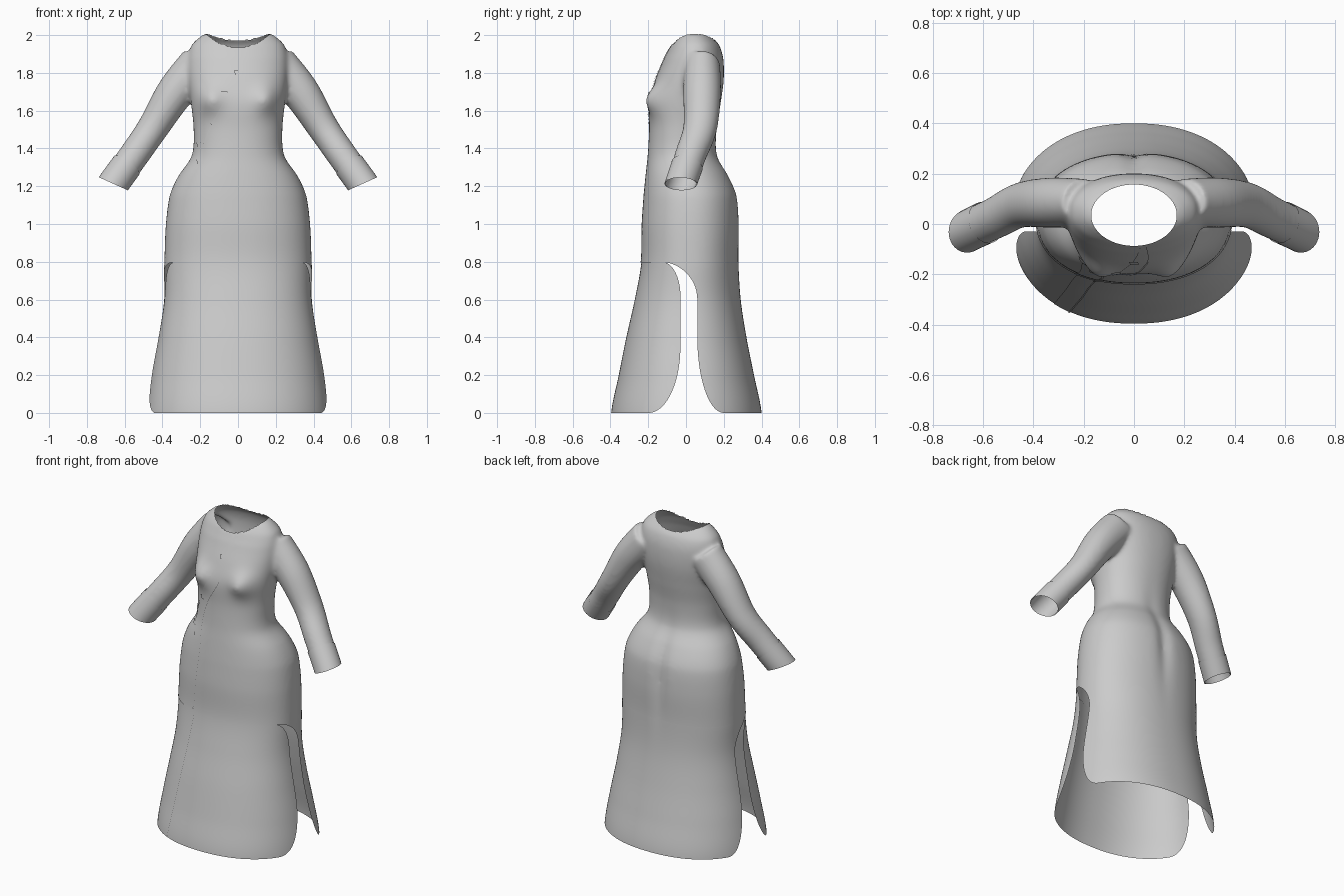
import bpy, bmesh, math
from mathutils import Vector
from mathutils.bvhtree import BVHTree

if "Cube" in bpy.data.objects:
    bpy.data.objects.remove(bpy.data.objects["Cube"])

cloth = bpy.data.materials.new("grey cloth")
cloth.use_nodes = True
GREY = (0.6, 0.6, 0.6, 1)
cloth.diffuse_color = GREY
cloth.node_tree.nodes["Principled BSDF"].inputs["Base Color"].default_value = GREY

# Garment profile: height, half width, front y, back y
BODY = [(0, .49, -.40, .40), (.2, .462, -.36, .36), (.4, .425, -.32, .32), (.6, .395, -.275, .29),
        (.8, .39, -.24, .28), (1, .382, -.235, .283), (1.15, .362, -.225, .272), (1.25, .318, -.215, .23),
        (1.36, .245, -.203, .168), (1.5, .235, -.195, .163), (1.65, .25, -.195, .185), (1.77, .265, -.16, .2),
        (1.88, .265, -.115, .197), (1.95, .245, -.08, .175), (2, .19, -.045, .13), (2.03, .12, -.02, .1)]
# Sleeve centre line: x, y, z, radius across, radius in depth
ARM = [(.2, .085, 1.85, .11, .095), (.33, .085, 1.70, .1, .1), (.45, .075, 1.51, .083, .09),
       (.55, .025, 1.365, .08, .083), (.655, -.025, 1.22, .08, .08), (.7, -.05, 1.15, .08, .08)]


def spline(rows, i, t):
    """Catmull-Rom between rows i and i + 1."""
    p = [Vector(rows[max(0, min(len(rows) - 1, i + k))]) for k in (-1, 0, 1, 2)]
    return (p[1] * 2 + (p[2] - p[0]) * t + (p[0] * 2 - p[1] * 5 + p[2] * 4 - p[3]) * t * t
            + (p[1] * 3 - p[0] - p[2] * 3 + p[3]) * t ** 3) / 2


def section(z):
    i = max(k for k in range(len(BODY) - 1) if BODY[k][0] <= z)
    return spline(BODY, i, (z - BODY[i][0]) / (BODY[i + 1][0] - BODY[i][0]))


def power(v, n):
    return math.copysign(abs(v) ** n, v)


def body_point(z, a, inset=0):
    """Point on the garment at height z and angle a (0 = +x, pi/2 = back)."""
    _, w, yf, yb = section(z)
    n = 2 / 2.2
    x = (w - inset) * power(math.cos(a), n)
    y = (yf + yb) / 2 + ((yb - yf) / 2 - inset) * power(math.sin(a), n)
    if math.sin(a) > 0:
        y -= .02 * math.exp(-(x / .04) ** 2 - ((z - 1.1) / .25) ** 2)
    else:
        y -= .045 * math.exp(-((abs(x) - .15) / .065) ** 2 - ((z - 1.66) / .07) ** 2)
    return Vector((x, y, z))


def make(name, rows, closed=False, caps=False):
    """Skin a list of point rows."""
    bm = bmesh.new()
    vs = [[bm.verts.new(p) for p in r] for r in rows]
    n = len(rows[0])
    for a, b in zip(vs, vs[1:]):
        for k in range(n if closed else n - 1):
            j = (k + 1) % n
            bm.faces.new((a[k], a[j], b[j], b[k]))
    if caps:
        bm.faces.new(vs[0][::-1])
        bm.faces.new(vs[-1])
    bmesh.ops.recalc_face_normals(bm, faces=bm.faces)
    me = bpy.data.meshes.new(name)
    bm.to_mesh(me)
    bm.free()
    ob = bpy.data.objects.new(name, me)
    bpy.context.collection.objects.link(ob)
    me.materials.append(cloth)
    me.shade_smooth()
    return ob


def sleeve_rings(side, steps, grow=0):
    rings = []
    for s in steps:
        i = min(int(s), len(ARM) - 2)
        x, y, z, r, d = spline(ARM, i, s - i)
        tan = (spline(ARM, i, s - i + .05) - spline(ARM, i, s - i - .05)).to_3d().normalized()
        across = tan.cross(Vector((0, 1, 0))).normalized()
        depth = across.cross(tan)
        ring = []
        for k in range(40):
            a = math.tau * k / 40
            p = Vector((x, y, z)) + across * math.cos(a) * (r + grow) + depth * math.sin(a) * (d + grow)
            ring.append((p.x * side, p.y, p.z))
        rings.append(ring)
    return rings


def cut_cuffs(bm):
    """Slice the sleeve ends open."""
    for side in (1, -1):
        fs = [f for f in bm.faces if f.calc_center_median().x * side > .45]
        geom = list({v for f in fs for v in f.verts}) + list({e for f in fs for e in f.edges}) + fs
        bmesh.ops.bisect_plane(bm, geom=geom, plane_co=(.66 * side, 0, 1.213),
                               plane_no=(.41 * side, 0, -.91), clear_outer=True)


# Bodice and sleeves, blended into one skin
angles = [math.tau * k / 96 for k in range(96)]
heights = [.7 + 1.33 * k / 80 for k in range(80)]
bodice = make("bodice", [[body_point(z, a) for a in angles] for z in heights], True, True)
arms = [make("sleeve", sleeve_rings(s, [k / 8 for k in range(41)]), True, True) for s in (1, -1)]
with bpy.context.temp_override(active_object=bodice, object=bodice, selected_editable_objects=[bodice] + arms):
    bpy.ops.object.join()
remesh = bodice.modifiers.new("blend", 'REMESH')
remesh.mode = 'VOXEL'
remesh.voxel_size = .011
smooth = bodice.modifiers.new("soften", 'SMOOTH')
smooth.factor = .5
smooth.iterations = 14
skin = bpy.data.meshes.new_from_object(bodice.evaluated_get(bpy.context.evaluated_depsgraph_get()))
bodice.modifiers.clear()
bodice.data = skin

# Open the hem, cuffs and neckline
bm = bmesh.new()
bm.from_mesh(skin)
bmesh.ops.bisect_plane(bm, geom=bm.verts[:] + bm.edges[:] + bm.faces[:], plane_co=(0, 0, .795),
                       plane_no=(0, 0, -1), clear_outer=True)
cut_cuffs(bm)


def neck(p):
    return math.hypot(p.x / .17, (p.y - .035) / .122)


bmesh.ops.delete(bm, geom=[f for f in bm.faces if f.calc_center_median().z > 1.8
                           and neck(f.calc_center_median()) < 1], context='FACES')
for v in bm.verts:
    if v.is_boundary and v.co.z > 1.8:
        k = 1 / neck(v.co)
        v.co.x *= k
        v.co.y = .035 + (v.co.y - .035) * k
bm.to_mesh(skin)
bm.free()
skin.materials.clear()
skin.materials.append(cloth)
skin.shade_smooth()

# Turned cuffs
for side, label in ((1, "left"), (-1, "right")):
    cuff = make(label + "_cuff", sleeve_rings(side, [3.35 + k * .15 for k in range(9)], .003), True)
    bm = bmesh.new()
    bm.from_mesh(cuff.data)
    cut_cuffs(bm)
    bm.to_mesh(cuff.data)
    bm.free()


# Skirt panels with rounded side slits
def ease(t):
    return 1 - math.sqrt(max(0, 1 - max(0, t) ** 2))


def front_edge(z):
    return -.03 - .17 * ease(1 - z / .35) - .1 * ease((z - .62) / .18)


def back_edge(z):
    return .06 + .14 * ease(1 - z / .4) - .2 * ease((z - .6) / .2)


def panel(name, edge, sign, inset):
    rows = []
    for k in range(49):
        z = .4 * (1 - math.cos(math.pi * k / 48))
        _, w, yf, yb = section(z)
        s = (edge(z) - (yf + yb) / 2) / ((yb - yf) / 2)
        a0 = math.asin(power(s, 1.1))
        a1 = sign * math.pi - a0
        rows.append([body_point(z, a0 + (a1 - a0) * j / 64, inset) for j in range(65)])
    return make(name, rows)


skirt = panel("front_skirt_panel", front_edge, -1, .004)
panel("back_skirt_panel", back_edge, 1, 0)


# Diagonal placket laid on the front
def on_surface(tree, x, z, lift):
    hit = tree.ray_cast(Vector((x, -1, z)), Vector((0, 1, 0)))[0]
    return Vector((x, (hit.y if hit else -.1) - lift, z))


def strip(name, target, path, lift, count=60, columns=7):
    """path rows: height, left x, right x"""
    bm = bmesh.new()
    bm.from_mesh(target.data)
    tree = BVHTree.FromBMesh(bm)
    bm.free()
    rows = []
    for k in range(count + 1):
        s = k / count * (len(path) - 1)
        i = min(int(s), len(path) - 2)
        z, a, b = spline(path, i, s - i)
        rows.append([on_surface(tree, a + (b - a) * j / (columns - 1), z, lift) for j in range(columns)])
    return make(name, rows)


FRONT = [(1.93, .025, .05), (1.8, -.005, .055), (1.65, -.075, 0), (1.5, -.155, -.085), (1.36, -.2, -.125),
         (1.2, -.212, -.125), (1, -.225, -.145), (.81, -.24, -.16)]
SKIRT = [(.78, -.225, -.155), (.4, -.27, -.205), (.01, -.32, -.26)]
strip("bodice_placket", bodice, FRONT, .003)
strip("skirt_placket", skirt, SKIRT, .003)
strip("bodice_piping", bodice, [(z, b - .004, b + .004) for z, a, b in FRONT[1:]], .007, columns=3)
strip("skirt_piping", skirt, [(z, b - .003, b + .003) for z, a, b in SKIRT], .006, columns=3)

# Small fastening tabs beside the placket
for i, (x, z) in enumerate([(0, 1.8), (-.07, 1.69), (-.125, 1.52), (-.2, 1.42), (-.2, 1.33), (-.16, 1.27)]):
    strip("fastening_tab_%d" % (i + 1), bodice, [(z + .012, x - .02, x + .015), (z - .012, x - .015, x + .02)],
          .008, count=3, columns=4)
